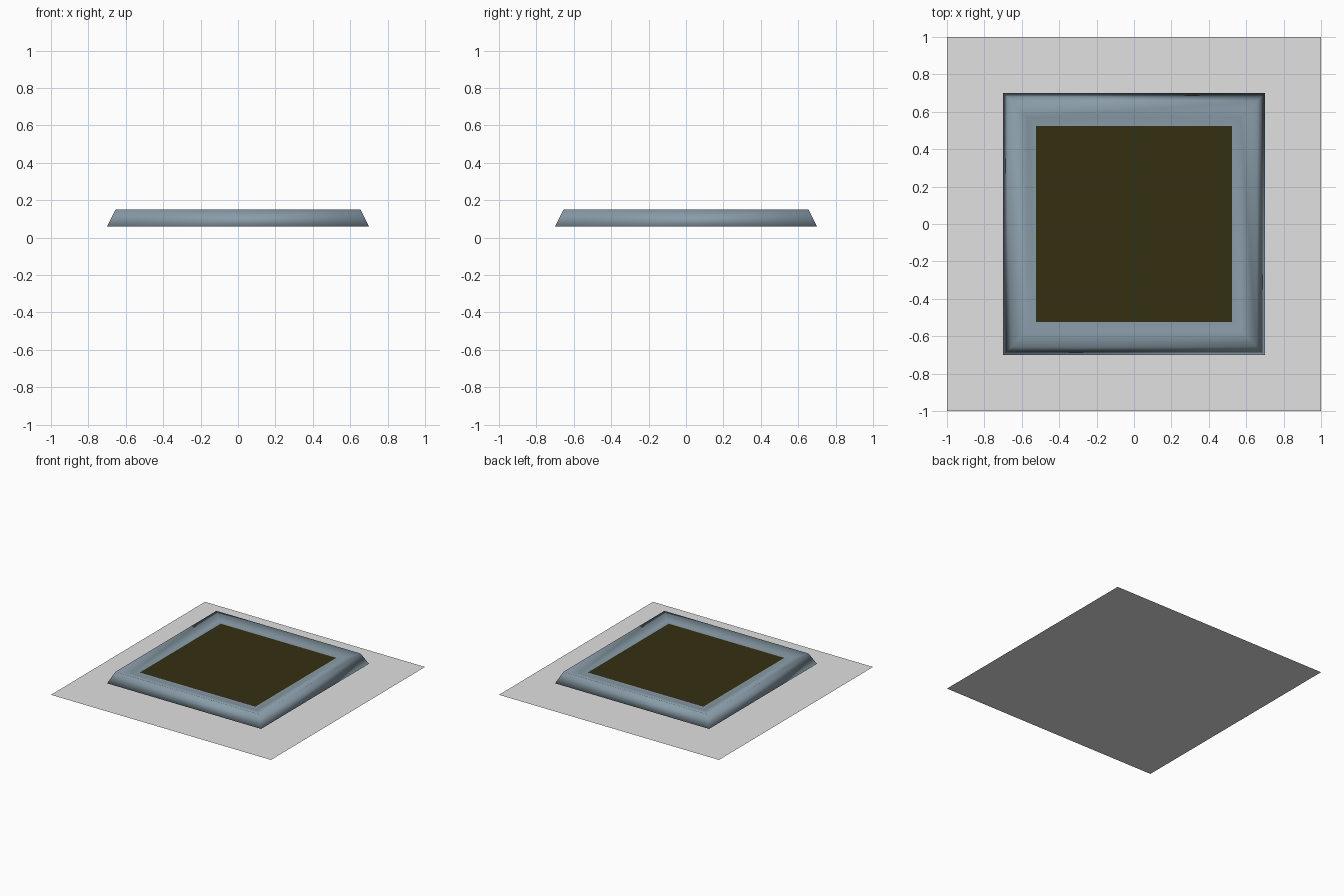
import bpy

if "Cube" in bpy.data.objects:
    bpy.data.objects.remove(bpy.data.objects["Cube"])

def material(name, rgb):
    m = bpy.data.materials.new(name)
    m.diffuse_color = (*rgb, 1)
    m.use_nodes = True
    m.node_tree.nodes["Principled BSDF"].inputs["Base Color"].default_value = m.diffuse_color
    return m

def stacked_squares(name, profile, mat, smooth=False):
    """Skin square loops given as (half width, height), capping both ends."""
    verts, faces = [], []
    for r, z in profile:
        verts += [(-r, -r, z), (r, -r, z), (r, r, z), (-r, r, z)]
    for k in range(len(profile) - 1):
        for i in range(4):
            j = (i + 1) % 4
            a = 4 * k
            faces.append((a + i, a + j, a + 4 + j, a + 4 + i))
    if len(profile) > 1:
        faces.append((3, 2, 1, 0))
    t = 4 * (len(profile) - 1)
    faces.append((t, t + 1, t + 2, t + 3))
    me = bpy.data.meshes.new(name)
    me.from_pydata(verts, [], faces)
    me.materials.append(mat)
    for p in me.polygons:
        p.use_smooth = smooth
    ob = bpy.data.objects.new(name, me)
    bpy.context.collection.objects.link(ob)
    return ob

# Flat base sheet
stacked_squares("base_sheet", [(1.0, 0.0)], material("light grey", (0.75, 0.75, 0.75)))

# Raised tray: sloped outside, rim, shallow dished inside, softly shaded
stacked_squares("frame", [(0.70, 0.06), (0.655, 0.15), (0.57, 0.127), (0.525, 0.125)],
                material("slate blue grey", (0.25, 0.33, 0.39)), smooth=True)

# Dark square panel lying inside the frame
stacked_squares("dark_panel", [(0.525, 0.129)], material("dark olive", (0.034, 0.029, 0.0055)))
